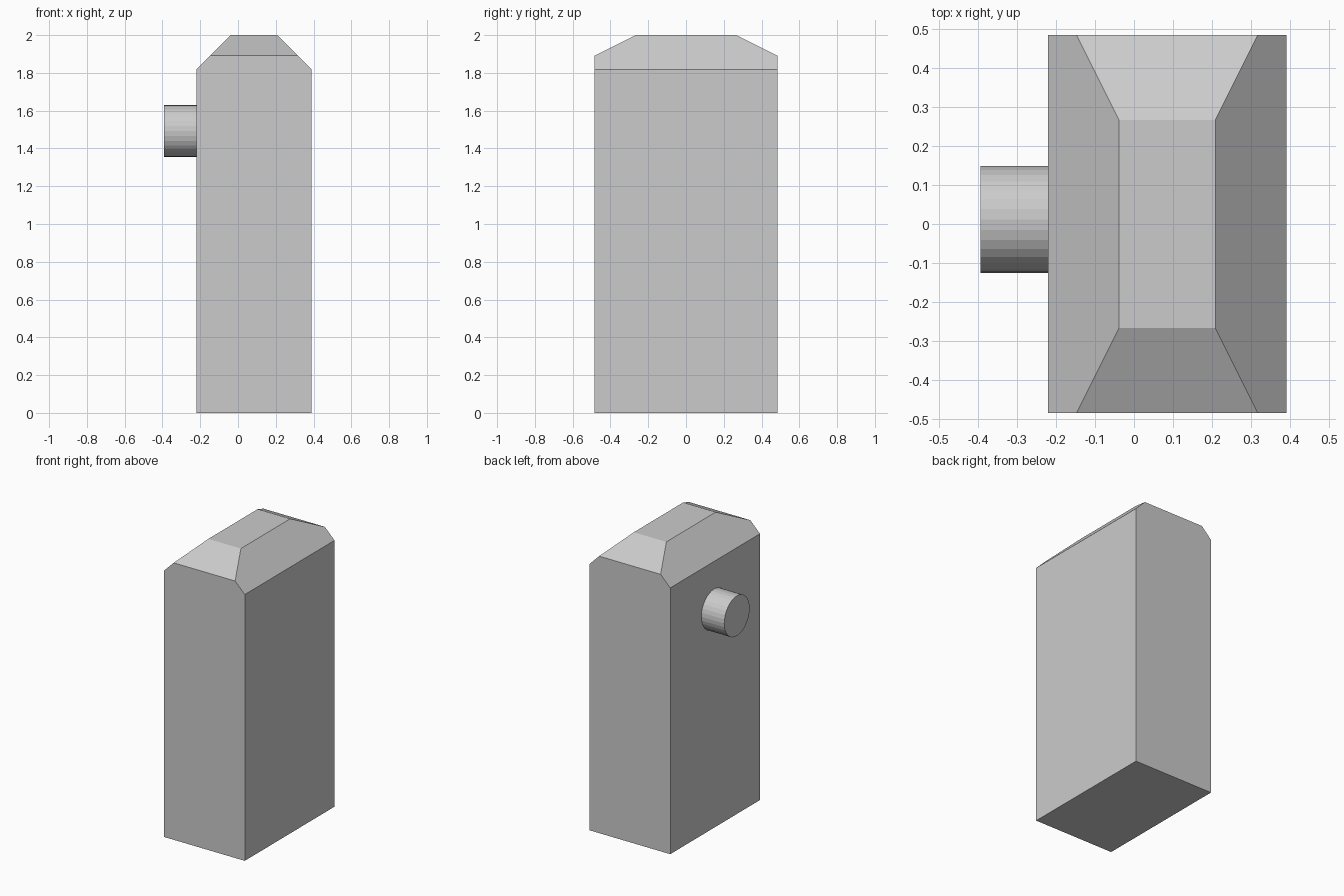
import bpy, bmesh, math
from mathutils import Matrix, Vector

if "Cube" in bpy.data.objects:
    bpy.data.objects.remove(bpy.data.objects["Cube"])


def finish(name, bm):
    bmesh.ops.recalc_face_normals(bm, faces=bm.faces)
    mesh = bpy.data.meshes.new(name)
    bm.to_mesh(mesh)
    bm.free()
    obj = bpy.data.objects.new(name, mesh)
    bpy.context.collection.objects.link(obj)
    return obj


def slice_off(bm, point, normal):
    """Cut away everything beyond a plane and cap the opening."""
    cut = bmesh.ops.bisect_plane(
        bm, geom=bm.verts[:] + bm.edges[:] + bm.faces[:], dist=1e-5,
        plane_co=point, plane_no=normal, clear_outer=True)["geom_cut"]
    edges = [e for e in cut if isinstance(e, bmesh.types.BMEdge)]
    bmesh.ops.contextual_create(bm, geom=edges)


# Main body: tall box with four sloped cuts around the top
CX, HX, HY, TOP = 0.085, 0.305, 0.484, 2.0
bm = bmesh.new()
bmesh.ops.create_cube(bm, size=1, matrix=Matrix.Translation((CX, 0, TOP / 2))
                      @ Matrix.Diagonal((2 * HX, 2 * HY, TOP, 1)))
for s in (-1, 1):
    slice_off(bm, Vector((CX + s * HX, 0, 1.818)), Vector((s * 0.182, 0, 0.182)))
    slice_off(bm, Vector((CX, s * HY, 1.891)), Vector((0, s * 0.109, 0.218)))
finish("body", bm)

# Round stub on the left side
bm = bmesh.new()
x0, x1 = -0.393, -0.22
bmesh.ops.create_cone(bm, cap_ends=True, segments=32, radius1=0.137, radius2=0.137,
                      depth=x1 - x0,
                      matrix=Matrix.Translation(((x0 + x1) / 2, 0.012, 1.493))
                      @ Matrix.Rotation(math.pi / 2, 4, 'Y'))
finish("side_stub", bm)
